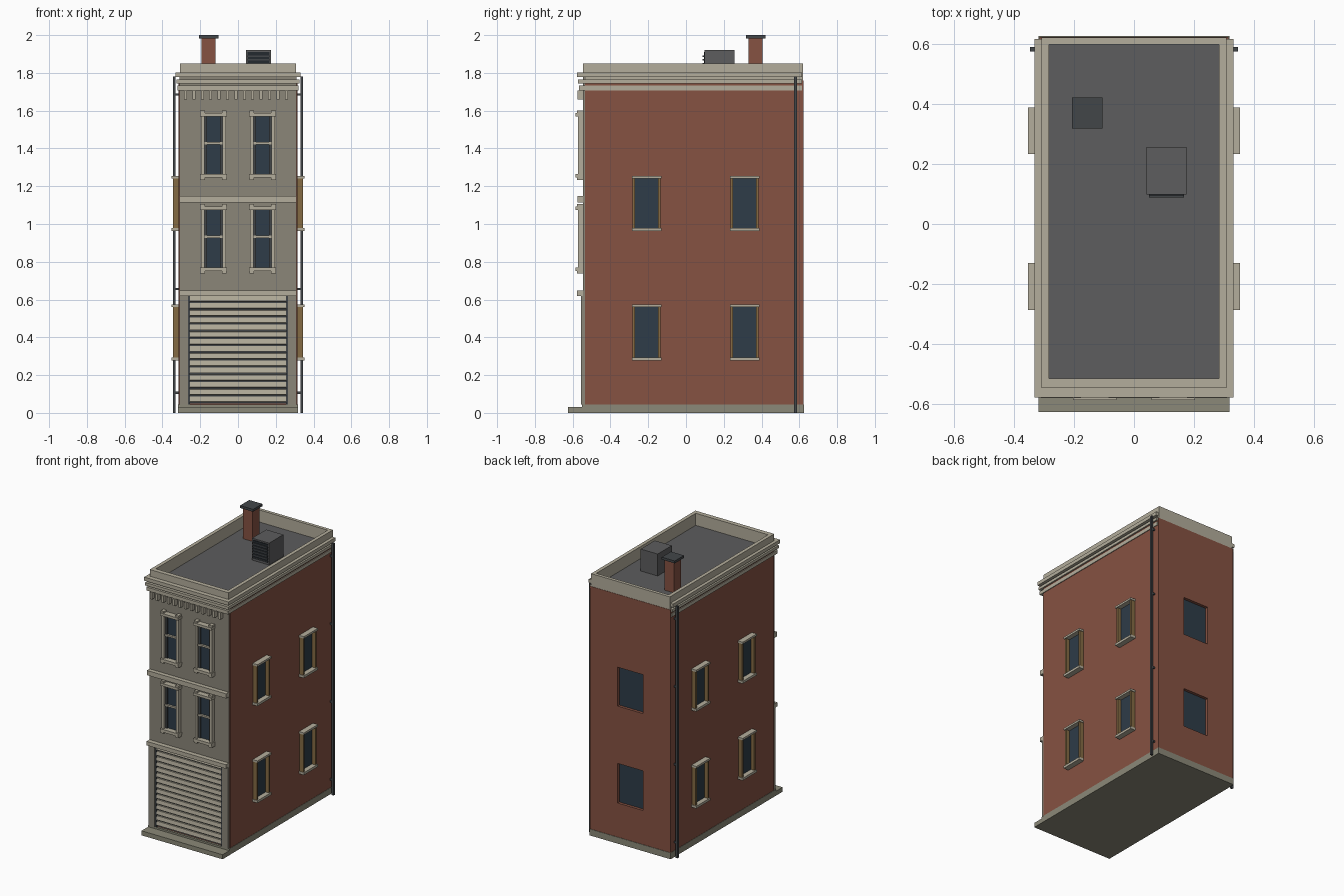
import bpy, bmesh, math

if "Cube" in bpy.data.objects:
    bpy.data.objects.remove(bpy.data.objects["Cube"])


def material(name, r, g, b):
    def lin(c):
        c /= 255
        return c / 12.92 if c <= 0.04045 else ((c + 0.055) / 1.055) ** 2.4
    m = bpy.data.materials.new(name)
    m.diffuse_color = (lin(r), lin(g), lin(b), 1)
    m.use_nodes = True
    m.node_tree.nodes["Principled BSDF"].inputs["Base Color"].default_value = m.diffuse_color
    return m


BRICK = material("red brick", 134, 82, 66)
STONE = material("grey stone", 139, 134, 121)
TRIM = material("pale trim", 180, 174, 156)
BASE = material("olive concrete", 139, 137, 120)
GLASS = material("blue glass", 46, 60, 72)
ROOF = material("roof grey", 93, 93, 94)
METAL = material("dark metal", 66, 70, 73)
WOOD = material("tan wood", 133, 107, 68)
VENT = material("vent black", 36, 41, 46)


def make(name, mat, boxes):
    """One object from boxes given as (x0, x1, y0, y1, z0, z1)."""
    bm = bmesh.new()
    for x0, x1, y0, y1, z0, z1 in boxes:
        vs = bmesh.ops.create_cube(bm, size=1)["verts"]
        for v in vs:
            v.co.x = x1 if v.co.x > 0 else x0
            v.co.y = y1 if v.co.y > 0 else y0
            v.co.z = z1 if v.co.z > 0 else z0
    me = bpy.data.meshes.new(name)
    bm.to_mesh(me)
    bm.free()
    me.materials.append(mat)
    ob = bpy.data.objects.new(name, me)
    bpy.context.collection.objects.link(ob)
    return ob


def both(boxes):
    """Boxes plus their mirror images across x = 0."""
    return boxes + [(-b[1], -b[0]) + tuple(b[2:]) for b in boxes]


FLOORS = [(0.28, 0.575), (0.965, 1.255)]

# Brick body with recessed rear windows
body = make("brick_walls", BRICK, [(-0.315, 0.315, -0.535, 0.622, 0.045, 1.76)])
cutter = make("rear_window_cutter", BRICK,
              [(-0.1, 0.1, 0.595, 0.7, z0 + 0.005, z1 - 0.01) for z0, z1 in FLOORS])
cutter.hide_render = True
mod = body.modifiers.new("rear_windows", "BOOLEAN")
mod.object = cutter
mod.solver = "EXACT"
bpy.context.view_layer.objects.active = body
bpy.ops.object.modifier_apply(modifier=mod.name)
bpy.data.objects.remove(cutter)
make("rear_glass", GLASS,
     [(-0.1, 0.1, 0.59, 0.602, z0 + 0.005, z1 - 0.01) for z0, z1 in FLOORS])

# Foundation and front step
make("foundation", BASE, [(-0.317, 0.317, -0.55, 0.625, 0, 0.045),
                          (-0.317, 0.317, -0.625, -0.55, 0, 0.032)])

# Front facade, with piers beside the garage opening
make("front_facade", STONE, [(-0.31, 0.31, -0.545, -0.53, 0.62, 1.78)]
     + both([(0.265, 0.31, -0.555, -0.53, 0.045, 0.62)]))
make("floor_bands", TRIM, [(-0.31, 0.31, -0.578, -0.54, 0.62, 0.648),
                           (-0.31, 0.31, -0.575, -0.54, 1.115, 1.148)])

# Roller shutter: a sawtooth profile stretched across the opening
bm = bmesh.new()
N, Z0 = 15, 0.05
pitch = (0.62 - Z0) / N
profile = []
for i in range(N):
    z = Z0 + i * pitch
    profile += [(-0.537, z), (-0.537, z + 0.008), (-0.549, z + 0.01), (-0.545, z + pitch - 0.001)]
rows = [[bm.verts.new((x, y, z)) for y, z in profile] for x in (-0.255, 0.255)]
for i in range(len(profile) - 1):
    f = bm.faces.new((rows[0][i], rows[1][i], rows[1][i + 1], rows[0][i + 1]))
    f.material_index = 1 if i % 4 == 0 else 0
me = bpy.data.meshes.new("garage_shutter")
bm.to_mesh(me)
bm.free()
me.materials.append(TRIM)
me.materials.append(METAL)
bpy.context.collection.objects.link(bpy.data.objects.new("garage_shutter", me))
make("shutter_rails", METAL, both([(0.253, 0.266, -0.55, -0.53, 0.045, 0.62)]))

# Front windows
frames, glass, stiles = [], [], []
for cx in (-0.13, 0.13):
    for z in (0.755, 1.25):
        def b(x0, x1, depth, z0, z1, y1=-0.54):
            return (cx + x0, cx + x1, -depth, y1, z + z0, z + z1)
        frames += [b(-0.072, 0.072, 0.585, -0.005, 0.015),      # sill
                   b(-0.072, 0.072, 0.585, 0.32, 0.338),        # head
                   b(-0.048, 0.048, 0.562, 0.172, 0.184)]       # meeting rail
        for s in (-1, 1):
            xs = sorted((s * 0.048, s * 0.066))
            frames.append(b(xs[0], xs[1], 0.573, 0.015, 0.32))
            es = sorted((s * 0.046, s * 0.07))
            frames.append(b(es[0], es[1], 0.578, 0.338, 0.35))
            frames.append(b(es[0], es[1], 0.578, -0.018, -0.005))
            ss = sorted((s * 0.034, s * 0.048))
            stiles.append(b(ss[0], ss[1], 0.556, 0.015, 0.32))
        glass.append(b(-0.048, 0.048, 0.548, 0.015, 0.32))
make("front_window_frames", TRIM, frames)
make("front_window_stiles", METAL, stiles)
make("front_window_glass", GLASS, glass)

# Side windows
sills, jambs, panes = [], [], []
for yc in (-0.208, 0.31):
    for z0, z1 in FLOORS:
        sills += [(0.31, 0.353, yc - 0.078, yc + 0.078, z0 - 0.003, z0 + 0.014),
                  (0.31, 0.353, yc - 0.078, yc + 0.078, z1 - 0.014, z1)]
        for s in (-1, 1):
            ya, yb = sorted((yc + s * 0.061, yc + s * 0.074))
            jambs.append((0.31, 0.345, ya, yb, z0 + 0.014, z1 - 0.014))
        panes.append((0.31, 0.319, yc - 0.061, yc + 0.061, z0 + 0.014, z1 - 0.014))
make("side_window_sills", TRIM, both(sills))
make("side_window_jambs", WOOD, both(jambs))
make("side_window_glass", GLASS, both(panes))

# Parapet around the flat roof
make("parapet", TRIM, both([(0.283, 0.308, -0.545, 0.62, 1.755, 1.85)])
     + [(-0.283, 0.283, -0.545, -0.513, 1.755, 1.85),
        (-0.283, 0.283, 0.597, 0.62, 1.755, 1.85)])
make("flat_roof", ROOF, [(-0.285, 0.285, -0.515, 0.599, 1.75, 1.765)])

# Stepped cornice on front and sides
cornice = []
for z0, z1, d in ((1.708, 1.732, 0.0), (1.744, 1.764, 0.005), (1.778, 1.803, 0.01)):
    cornice += both([(0.3, 0.32 + d, -0.53, 0.615, z0, z1)])
    cornice.append((-0.32 - d, 0.32 + d, -0.567 - d, -0.53, z0, z1))
make("cornice", TRIM, cornice)

# Dentils beneath the cornice
make("dentils", TRIM, [(-0.286 + i * 0.0445, -0.27 + i * 0.0445, -0.575, -0.54, 1.66, 1.708)
                       for i in range(13)])

# Chimney
make("chimney", BRICK, [(-0.192, -0.118, 0.33, 0.406, 1.76, 1.985)])
make("chimney_cap", METAL, [(-0.206, -0.104, 0.317, 0.42, 1.983, 2.0)])

# Rooftop ventilation unit with louvres
make("vent_unit", ROOF, [(0.042, 0.175, 0.098, 0.256, 1.76, 1.92)])
make("vent_grille", VENT, [(0.05, 0.167, 0.094, 0.1, 1.78, 1.91)])
make("vent_louvres", METAL, [(0.05, 0.167, 0.088, 0.1, 1.785 + i * 0.02, 1.793 + i * 0.02)
                             for i in range(6)])

# Drainpipes with wall brackets
make("drainpipes", METAL, both([(0.331, 0.345, 0.573, 0.588, 0.0, 1.78)]))
make("pipe_brackets", METAL, both([(0.312, 0.335, 0.575, 0.586, z, z + 0.012)
                                   for z in (0.1, 0.65, 1.2, 1.68)]))
